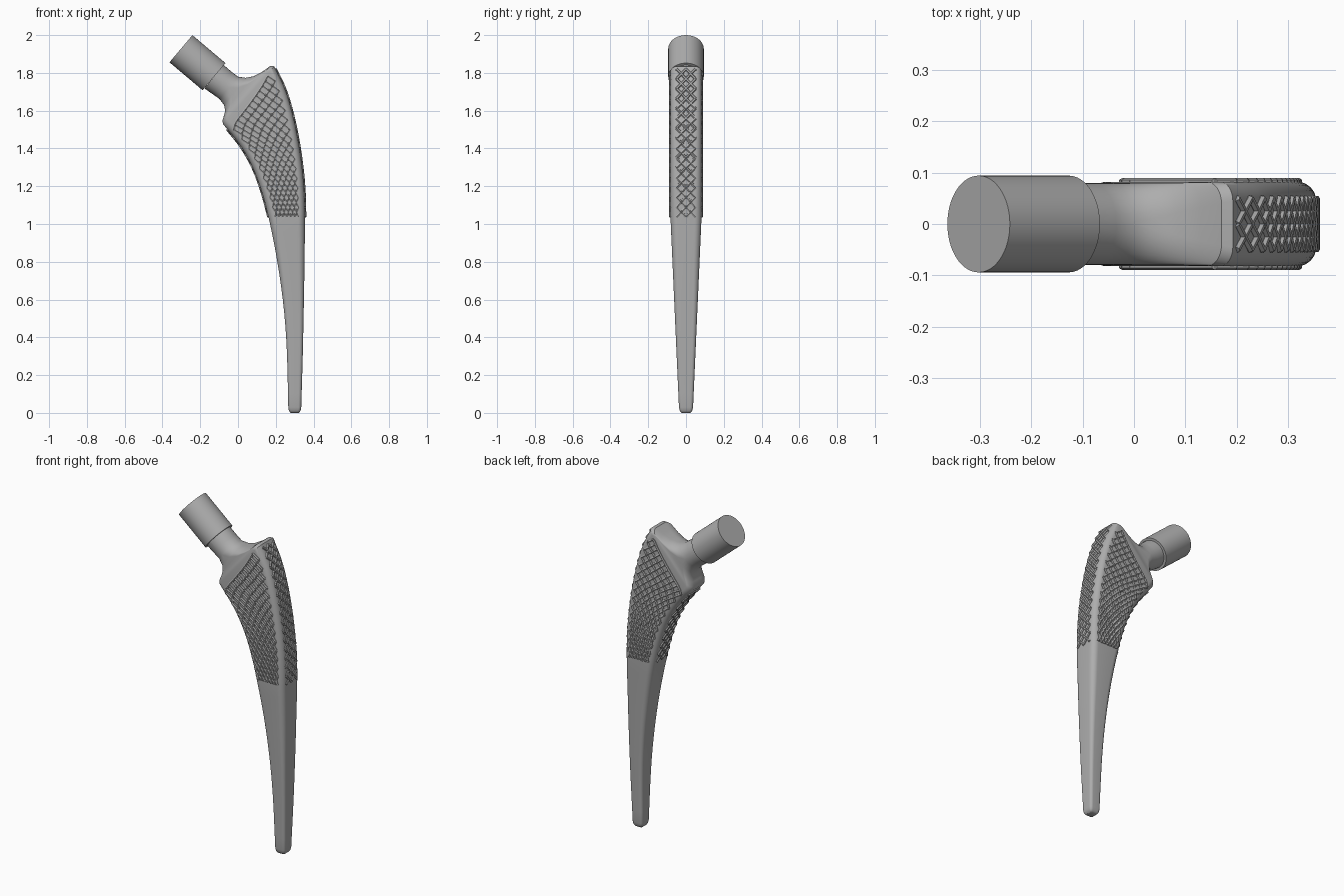
import bpy, bmesh
from math import sin, cos, pi
from mathutils import Vector

cube = bpy.data.objects.get("Cube")
if cube:
    bpy.data.objects.remove(cube)

metal = bpy.data.materials.new("satin grey metal")
metal.use_nodes = True
grey = (0.42, 0.42, 0.42, 1)
metal.diffuse_color = grey
metal.node_tree.nodes["Principled BSDF"].inputs["Base Color"].default_value = grey


def smooth_curve(points):
    """Return a function that interpolates (z, x) pairs with cubic segments."""
    def slope(i):
        a, b = points[max(i - 1, 0)], points[min(i + 1, len(points) - 1)]
        return (b[1] - a[1]) / (b[0] - a[0])

    def value(z):
        i = 0
        while i < len(points) - 2 and z > points[i + 1][0]:
            i += 1
        (z0, x0), (z1, x1) = points[i], points[i + 1]
        h = z1 - z0
        t = min(max((z - z0) / h, 0), 1)
        return ((1 + 2 * t) * (1 - t) ** 2 * x0 + t * (1 - t) ** 2 * h * slope(i)
                + t * t * (3 - 2 * t) * x1 + t * t * (t - 1) * h * slope(i + 1))
    return value


# Outline of the stem: inner and outer edges, and half depth
inner = smooth_curve([(0, .267), (.4, .255), (.7, .224), (1.03, .163),
                      (1.25, .098), (1.4, .022), (1.53, -.08)])
outer = smooth_curve([(0, .334), (.4, .345), (1.03, .354), (1.25, .345),
                      (1.5, .308), (1.7, .255), (1.835, .192)])
PANEL_Z, INNER_TOP, OUTER_TOP = 1.03, 1.53, 1.835


def depth(z):
    return min(.036 + .046 * z / PANEL_Z, .082)


def section(lo, hi, half_depth, roundness, shrink=1):
    """Rounded rectangle spanning lo to hi in the xz plane."""
    lo, hi = Vector((lo[0], 0, lo[1])), Vector((hi[0], 0, hi[1]))
    mid, axis = (lo + hi) / 2, (hi - lo).normalized()
    a, b = (hi - lo).length / 2 * shrink, half_depth * shrink
    r = min(a, b) * roundness
    ring = []
    for corner, (sx, sy) in enumerate([(1, 1), (-1, 1), (-1, -1), (1, -1)]):
        for step in range(9):
            ang = (corner + step / 8) * pi / 2
            u = sx * (a - r) + r * cos(ang)
            v = sy * (b - r) + r * sin(ang)
            ring.append(mid + axis * u + Vector((0, v, 0)))
    return ring


# Lower stem with a rounded tip
rings = []
for z, shrink in [(0, .62), (.005, .8), (.014, .93), (.03, 1)]:
    rings.append(section((inner(z), z), (outer(z), z), depth(z), .45, shrink))
for i in range(1, 15):
    z = .03 + (PANEL_Z - .03) * i / 14
    rings.append(section((inner(z), z), (outer(z), z), depth(z), .45))

# Upper stem, its sections tilting towards the sloping shoulder
for i in range(1, 17):
    zi = PANEL_Z + (INNER_TOP - PANEL_Z) * i / 16
    zo = PANEL_Z + (OUTER_TOP - PANEL_Z) * i / 16
    rings.append(section((inner(zi), zi), (outer(zo), zo), depth(zi), .45))

# Shoulder flowing into the round neck
neck = [((-.082, 1.55), (.17, 1.836), .081, .5), ((-.074, 1.575), (.13, 1.807), .08, .6),
        ((-.068, 1.6), (.085, 1.783), .08, .72), ((-.074, 1.63), (.04, 1.774), .08, .85),
        ((-.098, 1.662), (0, 1.78), .08, 1), ((-.135, 1.688), (-.034, 1.806), .08, 1),
        ((-.178, 1.718), (-.076, 1.842), .08, 1)]
rings += [section(*n) for n in neck]

bm = bmesh.new()
loops = [[bm.verts.new(p) for p in ring] for ring in rings]
for low, high in zip(loops, loops[1:]):
    for i in range(len(low)):
        j = (i + 1) % len(low)
        bm.faces.new((low[i], low[j], high[j], high[i]))
bm.faces.new(loops[0])
bm.faces.new(loops[-1])
bmesh.ops.remove_doubles(bm, verts=bm.verts, dist=1e-5)
bmesh.ops.recalc_face_normals(bm, faces=bm.faces)
mesh = bpy.data.meshes.new("stem")
bm.to_mesh(mesh)
bm.free()
stem = bpy.data.objects.new("stem", mesh)
bpy.context.collection.objects.link(stem)

# Round sleeve at the end of the neck
top, base = Vector((-.302, 0, 1.928)), Vector((-.127, 0, 1.78))
bpy.ops.mesh.primitive_cylinder_add(vertices=64, radius=.094, depth=(top - base).length,
                                    location=(top + base) / 2)
sleeve = bpy.context.object
sleeve.name = "neck_sleeve"
sleeve.rotation_euler = (top - base).to_track_quat('Z', 'Y').to_euler()


def lattice(name, columns, z_top, place):
    """Diagonal struts between the even nodes of a grid; place(u, z) may return None."""
    data = bpy.data.curves.new(name, 'CURVE')
    data.dimensions = '3D'
    data.bevel_depth, data.bevel_resolution, data.use_fill_caps = .0075, 1, True
    rows = round((z_top - PANEL_Z) / .026)

    def node(i, j):
        return place(i / columns, PANEL_Z + .008 + j * (z_top - PANEL_Z - .008) / rows)

    for j in range(rows):
        for i in range(columns + 1):
            for k in (i - 1, i + 1):
                if (i + j) % 2 or not 0 <= k <= columns:
                    continue
                ends = node(i, j), node(k, j + 1)
                if None in ends:
                    continue
                spline = data.splines.new('POLY')
                spline.points.add(1)
                for point, end in zip(spline.points, ends):
                    point.co = (*end, 1)
    obj = bpy.data.objects.new(name, data)
    bpy.context.collection.objects.link(obj)
    bpy.ops.object.select_all(action='DESELECT')
    obj.select_set(True)
    bpy.context.view_layer.objects.active = obj
    bpy.ops.object.convert(target='MESH')
    return bpy.context.object


def flat_panel(side):
    def place(u, z):
        right = outer(z) - .033
        left = inner(z) + .034 if z < INNER_TOP else right - .32
        x = left + (right - left) * u
        below_shoulder = (x + .08) * .75 - (z - INNER_TOP) * .66
        return (x, side * depth(z), z) if below_shoulder > .008 else None
    return place


# Raised diamond lattice on the four sides of the upper stem
parts = [stem, sleeve,
         lattice("front_lattice", 12, 1.81, flat_panel(-1)),
         lattice("back_lattice", 12, 1.81, flat_panel(1)),
         lattice("outer_lattice", 4, 1.82, lambda u, z: (outer(z), (u - .5) * .1, z)),
         lattice("inner_lattice", 4, 1.5, lambda u, z: (inner(z), (u - .5) * .1, z))]

for part in parts:
    part.data.materials.clear()
    part.data.materials.append(metal)
    bpy.ops.object.select_all(action='DESELECT')
    part.select_set(True)
    bpy.context.view_layer.objects.active = part
    bpy.ops.object.shade_smooth_by_angle(angle=pi / 5)
